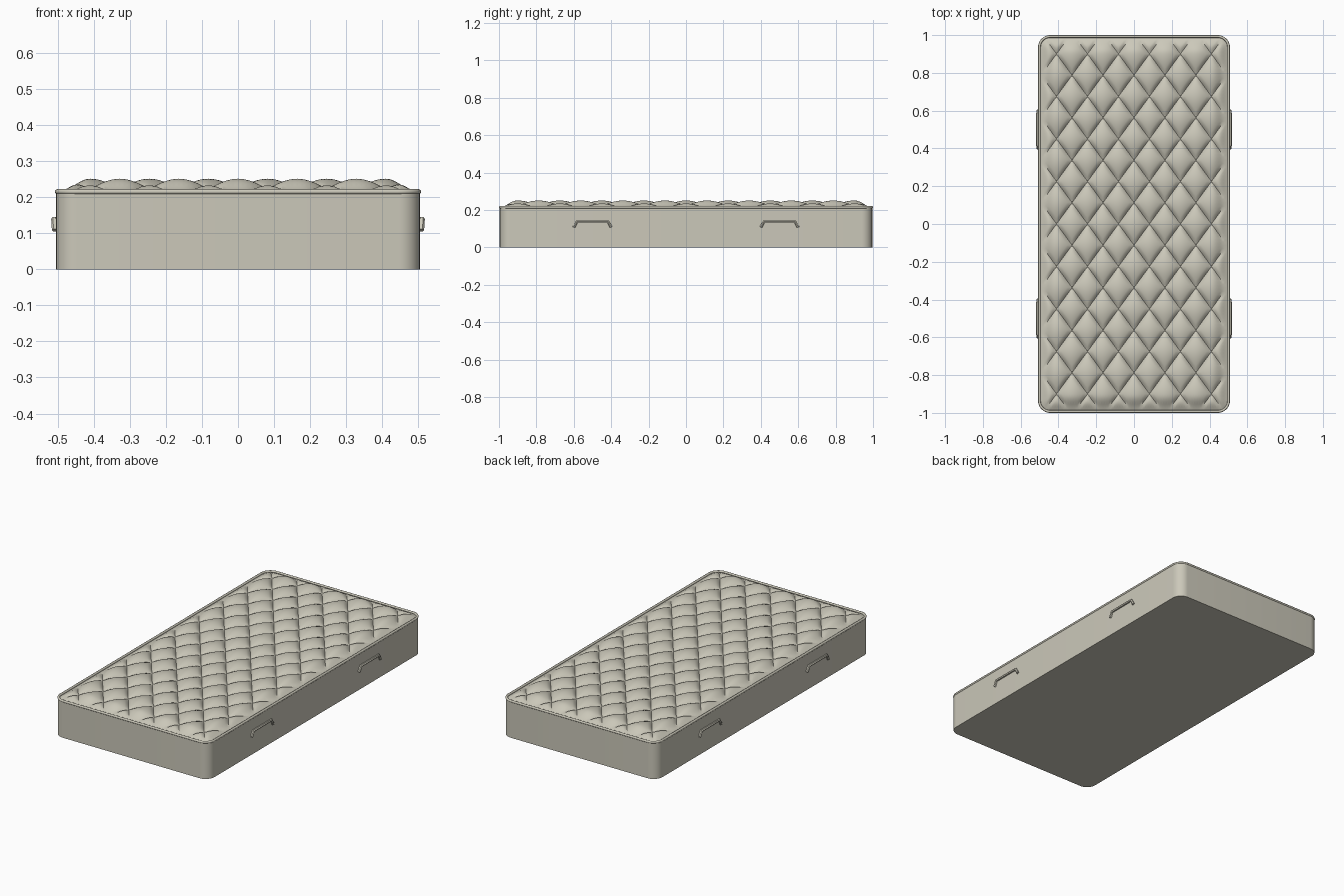
import bpy, bmesh, math
from mathutils import Vector

if "Cube" in bpy.data.objects:
    bpy.data.objects.remove(bpy.data.objects["Cube"])

HALF_W, HALF_L, CORNER = 0.504, 0.996, 0.058
DIAMOND_W, DIAMOND_L, STEPS = 0.164, 0.225, 12

fabric = bpy.data.materials.new("cream fabric")
fabric.use_nodes = True
colour = (0.60, 0.58, 0.49, 1)
fabric.diffuse_color = colour
fabric.node_tree.nodes["Principled BSDF"].inputs["Base Color"].default_value = colour


def finish(obj, angle):
    obj.data.materials.append(fabric)
    bpy.ops.object.select_all(action="DESELECT")
    obj.select_set(True)
    bpy.context.view_layer.objects.active = obj
    bpy.ops.object.shade_smooth_by_angle(angle=math.radians(angle))


def mesh_object(name, bm, angle):
    bmesh.ops.recalc_face_normals(bm, faces=bm.faces)
    mesh = bpy.data.meshes.new(name)
    bm.to_mesh(mesh)
    bm.free()
    obj = bpy.data.objects.new(name, mesh)
    bpy.context.collection.objects.link(obj)
    finish(obj, angle)


def rounded_outline(w, l, r, z, n=10):
    points = []
    for q, (sx, sy) in enumerate([(1, 1), (-1, 1), (-1, -1), (1, -1)]):
        for i in range(n + 1):
            t = (q + i / n) * math.pi / 2
            points.append(Vector((sx * (w - r) + r * math.cos(t),
                                  sy * (l - r) + r * math.sin(t), z)))
    return points


def tube(name, points, radius, cyclic, resolution):
    curve = bpy.data.curves.new(name, "CURVE")
    curve.dimensions = "3D"
    curve.bevel_depth = radius
    curve.bevel_resolution = resolution
    curve.use_fill_caps = True
    spline = curve.splines.new("POLY")
    spline.points.add(len(points) - 1)
    for p, co in zip(spline.points, points):
        p.co = (*co, 1)
    spline.use_cyclic_u = cyclic
    obj = bpy.data.objects.new(name, curve)
    bpy.context.collection.objects.link(obj)
    bpy.ops.object.select_all(action="DESELECT")
    obj.select_set(True)
    bpy.context.view_layer.objects.active = obj
    bpy.ops.object.convert(target="MESH")
    finish(bpy.context.object, 50)


# Mattress body: extruded rounded rectangle
bm = bmesh.new()
base = bm.faces.new([bm.verts.new(p) for p in rounded_outline(HALF_W, HALF_L, CORNER, 0)])
top = bmesh.ops.extrude_face_region(bm, geom=[base], use_keep_orig=True)["geom"]
bmesh.ops.translate(bm, vec=(0, 0, 0.212),
                    verts=[v for v in top if isinstance(v, bmesh.types.BMVert)])
mesh_object("mattress_body", bm, 40)

# Piping around the top edge
tube("edge_piping", rounded_outline(HALF_W - 0.003, HALF_L - 0.003, CORNER, 0.215), 0.007, True, 2)

# Quilted top: grid whose diagonals follow the seams
QW, QL, QR = 0.492, 0.986, 0.05


def edge_distance(x, y):
    qx, qy = abs(x) - QW + QR, abs(y) - QL + QR
    return QR - math.hypot(max(qx, 0), max(qy, 0)) - min(max(qx, qy), 0)


def quilt_height(x, y):
    d = max(0, edge_distance(x, y))
    rise = math.sin(math.pi / 2 * min(1, d / 0.08))
    a, b = x / DIAMOND_W + y / DIAMOND_L, x / DIAMOND_W - y / DIAMOND_L
    pillow = math.sqrt(abs(math.cos(math.pi * a) * math.cos(math.pi * b)))
    fade = min(1, d / 0.04)
    return 0.214 + rise * (0.009 + 0.028 * (pillow * fade + 0.5 * (1 - fade)))


bm = bmesh.new()
nx = math.ceil(QW / DIAMOND_W * STEPS - 0.01)
ny = math.ceil(QL / DIAMOND_L * STEPS)
bmesh.ops.create_grid(bm, x_segments=2 * nx, y_segments=2 * ny, size=1)
for v in bm.verts:
    v.co.x *= nx * DIAMOND_W / STEPS
    v.co.y *= ny * DIAMOND_L / STEPS
bmesh.ops.poke(bm, faces=bm.faces[:])
for v in bm.verts:
    x, y = v.co.x, v.co.y
    if edge_distance(x, y) < 0:
        cx = max(-QW + QR, min(QW - QR, x))
        cy = max(-QL + QR, min(QL - QR, y))
        out = Vector((x - cx, y - cy)).normalized() * QR
        x, y = cx + out.x, cy + out.y
    v.co = (x, y, quilt_height(x, y))
mesh_object("quilted_top", bm, 50)

# Two carry handles on each side
for side, sx in (("left", 1), ("right", -1)):
    for place, y in (("front", -0.5), ("back", 0.5)):
        path = [(sx * 0.508, y - 0.1, 0.108), (sx * 0.510, y - 0.083, 0.139),
                (sx * 0.510, y + 0.083, 0.139), (sx * 0.508, y + 0.1, 0.108)]
        tube(f"{side}_{place}_handle", path, 0.008, False, 1)
